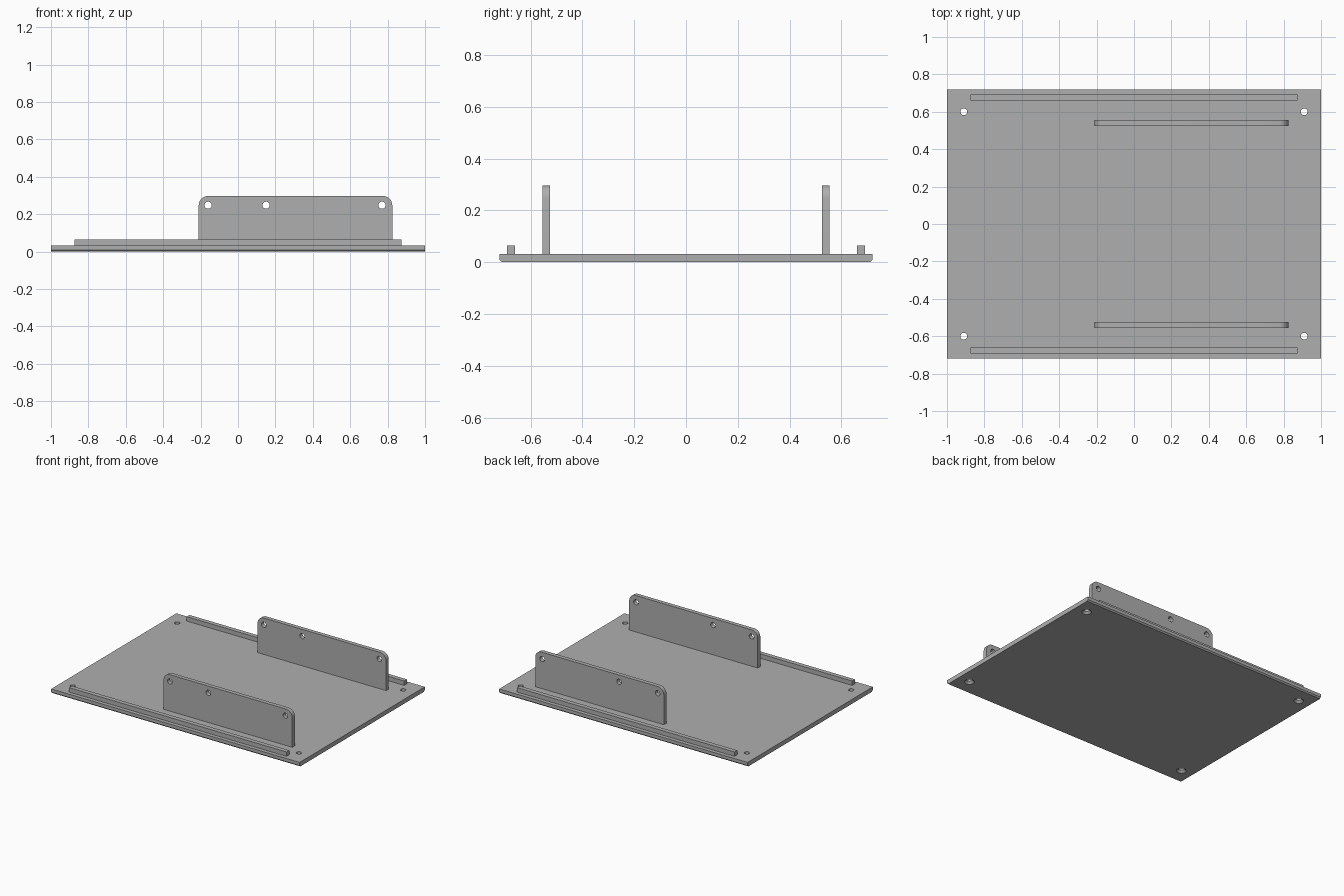
import bpy, bmesh, math

if "Cube" in bpy.data.objects:
    bpy.data.objects.remove(bpy.data.objects["Cube"])

grey = bpy.data.materials.new("plain grey")
grey.diffuse_color = (0.43, 0.43, 0.43, 1)
grey.use_nodes = True
grey.node_tree.nodes["Principled BSDF"].inputs["Base Color"].default_value = grey.diffuse_color

PLATE_Y, PLATE_T = 0.72, 0.032


def extrude(name, outline, depth):
    """Solid made by pushing a 3D outline along a depth vector."""
    bm = bmesh.new()
    face = bm.faces.new([bm.verts.new(p) for p in outline])
    ext = bmesh.ops.extrude_face_region(bm, geom=[face])
    bmesh.ops.translate(bm, vec=depth, verts=[v for v in ext["geom"] if isinstance(v, bmesh.types.BMVert)])
    bmesh.ops.recalc_face_normals(bm, faces=bm.faces)
    mesh = bpy.data.meshes.new(name)
    bm.to_mesh(mesh)
    bm.free()
    mesh.materials.append(grey)
    obj = bpy.data.objects.new(name, mesh)
    bpy.context.collection.objects.link(obj)
    return obj


def drill(obj, loc, r1, r2, depth, rot=(0, 0, 0)):
    """Cut a round or conical hole and remove the cutter."""
    bpy.ops.mesh.primitive_cone_add(vertices=32, radius1=r1, radius2=r2, depth=depth, location=loc, rotation=rot)
    cutter = bpy.context.object
    cutter.hide_render = True
    cutter.data.materials.append(grey)
    mod = obj.modifiers.new("hole", 'BOOLEAN')
    mod.operation, mod.solver, mod.object = 'DIFFERENCE', 'EXACT', cutter
    bpy.context.view_layer.objects.active = obj
    bpy.ops.object.modifier_apply(modifier=mod.name)
    bpy.data.objects.remove(cutter, do_unlink=True)


def smooth(obj):
    bpy.ops.object.select_all(action='DESELECT')
    obj.select_set(True)
    bpy.context.view_layer.objects.active = obj
    bpy.ops.object.shade_smooth_by_angle(angle=math.radians(30))


# Base plate, with chamfered lower long edges
c = 0.009
section = [(-PLATE_Y + c, 0), (PLATE_Y - c, 0), (PLATE_Y, c), (PLATE_Y, PLATE_T),
           (-PLATE_Y, PLATE_T), (-PLATE_Y, c)]
plate = extrude("base_plate", [(-1, y, z) for y, z in section], (2, 0, 0))

# Countersunk mounting holes at the four corners
for x in (-0.91, 0.91):
    for y in (-0.6, 0.6):
        drill(plate, (x, y, 0.02), 0.018, 0.018, 0.1)
        drill(plate, (x, y, 0.004), 0.039, 0.018, 0.022)
smooth(plate)

# Upright bracket outline with rounded top corners
x0, x1, top, r = -0.21, 0.825, 0.297, 0.05
outline = [(x0, PLATE_T), (x1, PLATE_T)]
for cx, start in ((x1 - r, 0), (x0 + r, 90)):
    for i in range(9):
        a = math.radians(start + i * 11.25)
        outline.append((cx + r * math.cos(a), top - r + r * math.sin(a)))

for side, label in ((-1, "front"), (1, "back")):
    # Bracket with three pin holes
    bracket = extrude(label + "_bracket", [(x, side * 0.54 - 0.015, z) for x, z in outline], (0, 0.03, 0))
    for x in (-0.16, 0.15, 0.77):
        drill(bracket, (x, side * 0.54, 0.248), 0.019, 0.019, 0.1, (math.pi / 2, 0, 0))
    smooth(bracket)

    # Low guide rail near the plate edge
    y = side * 0.676
    extrude(label + "_rail", [(-0.875, y - 0.016, PLATE_T), (-0.875, y + 0.016, PLATE_T),
                              (-0.875, y + 0.016, 0.064), (-0.875, y - 0.016, 0.064)], (1.75, 0, 0))
